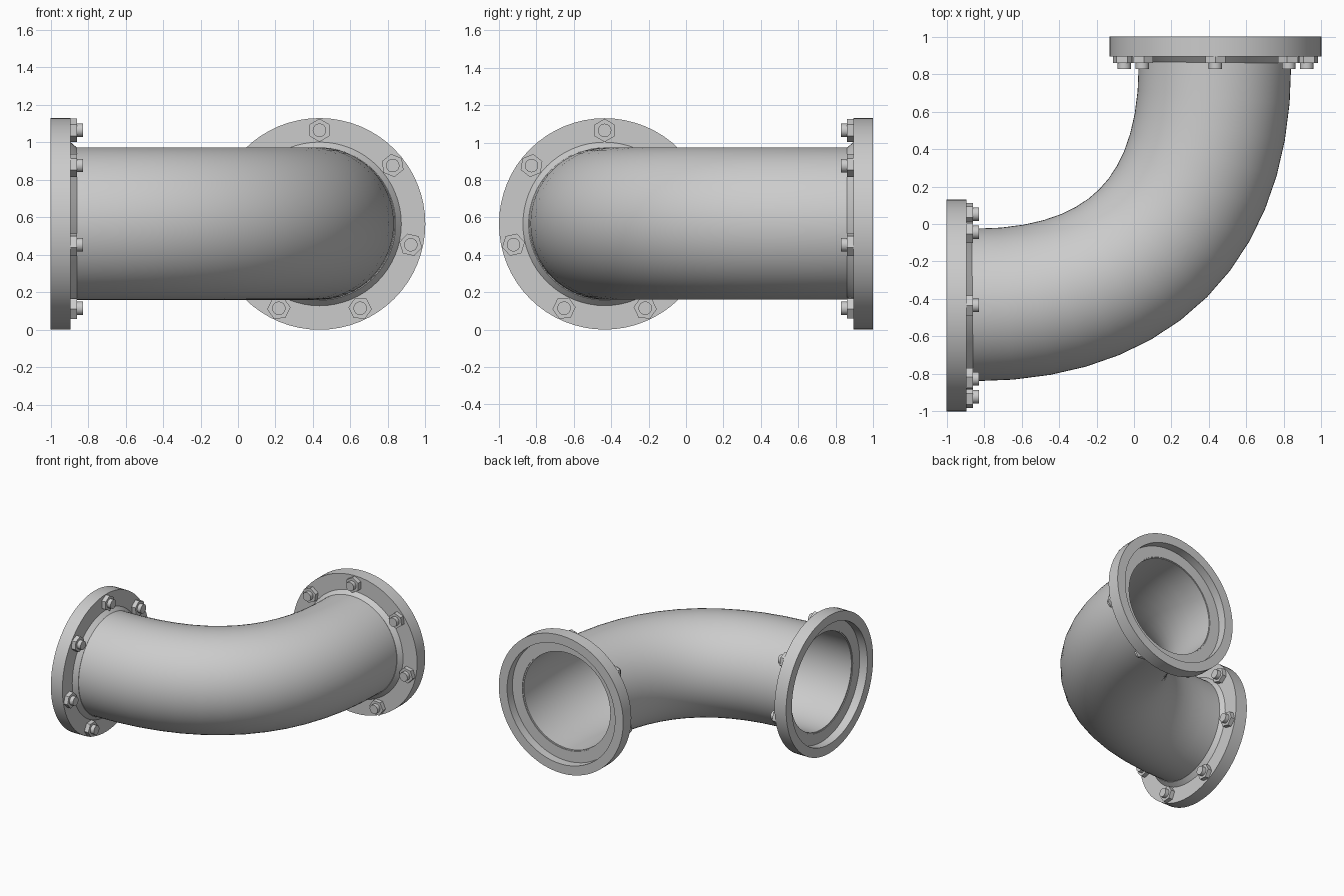
import bpy, bmesh
from math import sin, cos, pi, radians
from mathutils import Matrix, Vector

if "Cube" in bpy.data.objects:
    bpy.data.objects.remove(bpy.data.objects["Cube"])

FLANGE_R, PIPE_R, BORE_R, BOLT_CIRCLE = 0.565, 0.407, 0.392, 0.5
Z = Vector((0, 0, 1))


def finish(name, bm, matrix=Matrix()):
    bmesh.ops.recalc_face_normals(bm, faces=bm.faces)
    mesh = bpy.data.meshes.new(name)
    bm.to_mesh(mesh)
    bm.free()
    ob = bpy.data.objects.new(name, mesh)
    ob.matrix_world = matrix
    bpy.context.collection.objects.link(ob)
    bpy.ops.object.select_all(action='DESELECT')
    ob.select_set(True)
    bpy.context.view_layer.objects.active = ob
    bpy.ops.object.shade_smooth_by_angle(angle=radians(30))
    return ob


def skin(bm, rings, loop=False):
    """Join successive rings of points with quads."""
    rows = [[bm.verts.new(p) for p in ring] for ring in rings]
    pairs = list(zip(rows, rows[1:])) + ([(rows[-1], rows[0])] if loop else [])
    for a, b in pairs:
        n = len(a)
        for i in range(n):
            bm.faces.new((a[i], a[(i + 1) % n], b[(i + 1) % n], b[i]))


def lathe(name, profile, matrix, n=64):
    bm = bmesh.new()
    skin(bm, [[(r * cos(2 * pi * i / n), r * sin(2 * pi * i / n), d)
               for i in range(n)] for r, d in profile], loop=True)
    return finish(name, bm, matrix)


def prism(bm, r, n, z0, z1, place):
    bmesh.ops.create_cone(bm, cap_ends=True, segments=n, radius1=r, radius2=r,
                          depth=z1 - z0,
                          matrix=place @ Matrix.Translation((0, 0, (z0 + z1) / 2)))


# Elbow pipe: hollow tube swept along a bezier bend with short straight ends
p0, p1 = Vector((-0.85, -0.432, 0.567)), Vector((-0.02, -0.432, 0.567))
p2, p3 = Vector((0.432, 0.02, 0.567)), Vector((0.432, 0.85, 0.567))
X, Y = Vector((1, 0, 0)), Vector((0, 1, 0))
path = [(p0 - X * 0.075, X)]
STEPS = 14
for k in range(STEPS + 1):
    t = k / STEPS
    s = 1 - t
    pos = p0 * s**3 + p1 * 3 * s * s * t + p2 * 3 * s * t * t + p3 * t**3
    tan = (p1 - p0) * s * s + (p2 - p1) * 2 * s * t + (p3 - p2) * t * t
    path.append((pos, tan.normalized()))
path.append((p3 + Y * 0.075, Y))


def tube_ring(pos, tan, r, n=64):
    side = tan.cross(Z)
    return [pos + side * r * cos(2 * pi * i / n) + Z * r * sin(2 * pi * i / n)
            for i in range(n)]


bm = bmesh.new()
skin(bm, [tube_ring(p, t, PIPE_R) for p, t in path]
     + [tube_ring(p, t, BORE_R) for p, t in reversed(path)], loop=True)
finish("elbow_pipe", bm)

# Flanges: local +z points inward along the pipe, local +y is up
flange_profile = [(FLANGE_R, 0), (FLANGE_R, 0.105), (0.437, 0.105), (0.407, 0.14),
                  (0.40, 0.14), (0.40, 0.07), (0.49, 0.07), (0.49, 0)]


def frame(origin, axis):
    m = Matrix((Z.cross(axis), Z, axis)).transposed().to_4x4()
    return Matrix.Translation(origin) @ m


ends = {"left": frame((-1, -0.435, 0.565), X), "back": frame((0.435, 1, 0.565), -Y)}
for label, m in ends.items():
    lathe(label + "_flange", flange_profile, m)
    # Seven hex nuts with bolt ends around the flange
    bm = bmesh.new()
    for i in range(7):
        place = (Matrix.Rotation(2 * pi * i / 7, 4, 'Z')
                 @ Matrix.Translation((0, BOLT_CIRCLE, 0))
                 @ Matrix.Rotation(pi / 2, 4, 'Z'))
        prism(bm, 0.062, 6, 0.1, 0.14, place @ Matrix.Rotation(pi / 6, 4, 'Z')
              @ Matrix.Rotation(0, 4, 'Z'))
        prism(bm, 0.036, 20, 0.1, 0.172, place)
    finish(label + "_bolts", bm, m)
